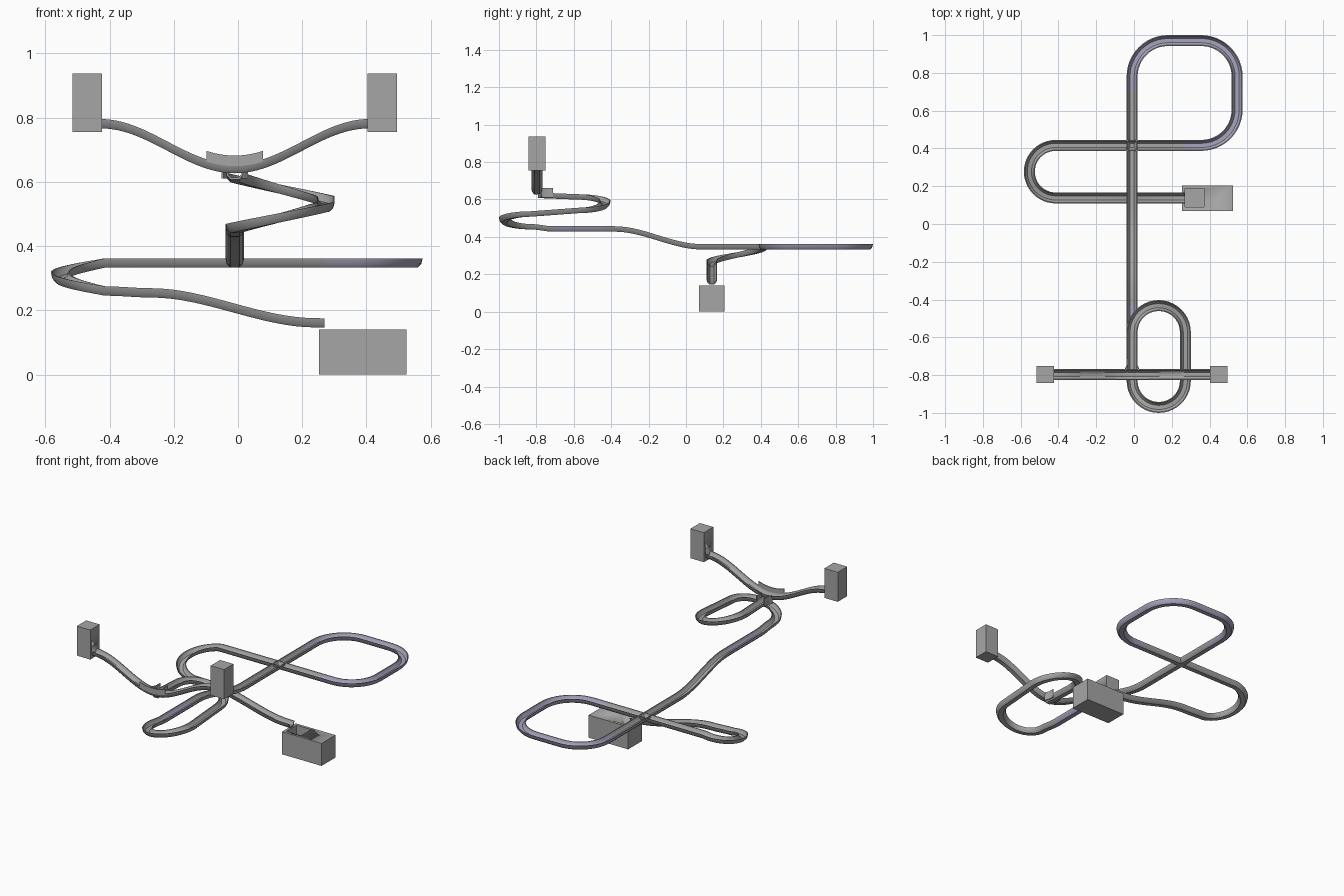
import bpy, bmesh, math
from mathutils import Vector

if "Cube" in bpy.data.objects:
    bpy.data.objects.remove(bpy.data.objects["Cube"])


def material(name, rgb):
    m = bpy.data.materials.new(name)
    m.diffuse_color = (*rgb, 1)
    m.use_nodes = True
    m.node_tree.nodes["Principled BSDF"].inputs["Base Color"].default_value = m.diffuse_color
    return m


GREY = material("track grey", (0.38, 0.38, 0.38))
LILAC = material("lilac grey", (0.39, 0.38, 0.50))

# Gutter cross-section: outer side then inner side (sideways, up)
GUTTER = [(-.029, .029), (-.025, .012), (-.014, 0), (.014, 0), (.025, .012), (.029, .029),
          (.024, .029), (.020, .015), (.011, .006), (-.011, .006), (-.020, .015), (-.024, .029)]


def finish(name, bm, mat):
    bmesh.ops.recalc_face_normals(bm, faces=bm.faces)
    me = bpy.data.meshes.new(name)
    bm.to_mesh(me)
    bm.free()
    me.materials.append(mat)
    me.shade_smooth()
    me.set_sharp_from_angle(angle=math.radians(42))
    ob = bpy.data.objects.new(name, me)
    bpy.context.collection.objects.link(ob)
    return ob


def sweep(name, path, mat=GREY, section=GUTTER):
    """Sweep an upright section along a path of points."""
    pts = [Vector(path[0])]
    for p in path[1:]:
        if (Vector(p) - pts[-1]).length > 1e-4:
            pts.append(Vector(p))
    bm = bmesh.new()
    rings = []
    for i, p in enumerate(pts):
        back = (p - pts[i - 1]).xy.normalized() if i else None
        ahead = (pts[i + 1] - p).xy.normalized() if i + 1 < len(pts) else None
        t = ((back or ahead) + (ahead or back)).normalized()
        rings.append([bm.verts.new((p.x + t.y * u, p.y - t.x * u, p.z + v)) for u, v in section])
    n = len(section)
    for a, b in zip(rings, rings[1:]):
        for k in range(n):
            bm.faces.new((a[k], a[(k + 1) % n], b[(k + 1) % n], b[k]))
    bm.faces.new(rings[0])
    bm.faces.new(rings[-1])
    return finish(name, bm, mat)


def ease(t):
    return t * t * (3 - 2 * t)


def straight(a, b, n=1):
    """Straight run whose height eases from one end to the other."""
    a, b = Vector(a), Vector(b)
    out = []
    for i in range(n + 1):
        t = i / n
        p = a.lerp(b, t)
        p.z = a.z + (b.z - a.z) * (ease(t) if n > 1 else t)
        out.append(p)
    return out


def turn(cx, cy, r, a0, a1, z0, z1, n=20, soft=True):
    out = []
    for i in range(n + 1):
        t = i / n
        a = math.radians(a0 + (a1 - a0) * t)
        out.append((cx + r * math.cos(a), cy + r * math.sin(a),
                    z0 + (z1 - z0) * (ease(t) if soft else t)))
    return out


def box(name, x0, x1, y0, y1, z0, z1):
    bm = bmesh.new()
    bmesh.ops.create_cube(bm, size=1)
    for v in bm.verts:
        v.co = (x0 + (x1 - x0) * (v.co.x + .5), y0 + (y1 - y0) * (v.co.y + .5),
                z0 + (z1 - z0) * (v.co.z + .5))
    return finish(name, bm, GREY)


def cut(target, cutter):
    cutter.hide_render = True
    cutter.hide_viewport = True
    m = target.modifiers.new("opening", 'BOOLEAN')
    m.object = cutter
    m.operation = 'DIFFERENCE'
    m.solver = 'EXACT'


X0, ARM_Y = -.01, -.797

# Two start boxes with an opening towards the ramp
for side, s in (("left", -1), ("right", 1)):
    inner, outer = X0 + s * .413, X0 + s * .505
    b = box(side + "_start_box", min(inner, outer), max(inner, outer),
            ARM_Y - .046, ARM_Y + .046, .755, .938)
    e0, e1 = inner - s * .02, inner + s * .06
    cut(b, box(side + "_start_cutter", min(e0, e1), max(e0, e1),
               ARM_Y - .028, ARM_Y + .028, .768, .83))


# Two ramps dipping to the meeting point
def ramp_z(x):
    return .627 + .14 * (1 - math.cos(math.pi * abs(x) / .42)) / 2


def ramp_path(half, n, lift=0, y=ARM_Y):
    return [(X0 + half * (2 * i / n - 1), y, ramp_z(half * (2 * i / n - 1)) + lift)
            for i in range(n + 1)]


sweep("start_ramps", ramp_path(.42, 48))
# Raised guard wall on the front of the dip
sweep("guard_wall", ramp_path(.088, 12, .022, ARM_Y - .026), GREY,
      [(-.003, 0), (.003, 0), (.003, .033), (-.003, .033)])
# Short funnel cheeks leading out of the dip
for s in (-1, 1):
    sweep("funnel_cheek", [(X0 + s * .038, ARM_Y + .022, .61), (X0 + s * .026, ARM_Y + .05, .61),
                           (X0 + s * .026, ARM_Y + .085, .61)], GREY,
          [(-.003, 0), (.003, 0), (.003, .052), (-.003, .052)])

# Upper oval descending under the ramps
sweep("upper_oval",
      straight((X0, -.79, .608), (X0, -.573, .599))
      + turn(.131, -.573, .141, 180, 0, .599, .527)
      + straight((.272, -.573, .527), (.272, -.830, .508))
      + turn(.131, -.830, .141, 0, -180, .508, .440)
      + straight((X0, -.830, .440), (X0, -.71, .428), 4))
sweep("upper_booster", straight((X0, -.71, .428), (X0, -.43, .428)), LILAC)

# Long slope to the lower level
sweep("long_slope",
      straight((X0, -.43, .428), (X0, -.38, .428))
      + straight((X0, -.38, .428), (X0, .08, .333), 16)
      + straight((X0, .08, .333), (X0, .70, .333)))

# Flat rounded-square loop
R, Z = .19, .333
sweep("square_loop",
      [(X0, .70, Z)]
      + turn(.18, .781, R, 180, 90, Z, Z, 12)
      + turn(.356, .781, R, 90, 0, Z, Z, 12)
      + turn(.356, .606, R, 0, -90, Z, Z, 12)
      + [(.27, .416, Z)], LILAC)

# Crossing, left hairpin and final slope
sweep("hairpin_and_exit",
      straight((.27, .416, Z), (-.415, .416, Z))
      + turn(-.415, .277, .139, 90, 270, Z, .246, 24, False)
      + straight((-.415, .138, .246), (-.27, .138, .240), 4)
      + straight((-.27, .138, .240), (.24, .138, .147), 16)
      + straight((.24, .138, .147), (.27, .138, .146)))

# Catch box with a pit in its top
catch = box("catch_box", .253, .524, .070, .205, 0, .14)
cut(catch, box("catch_cutter", .27, .37, .09, .188, .04, .2))
